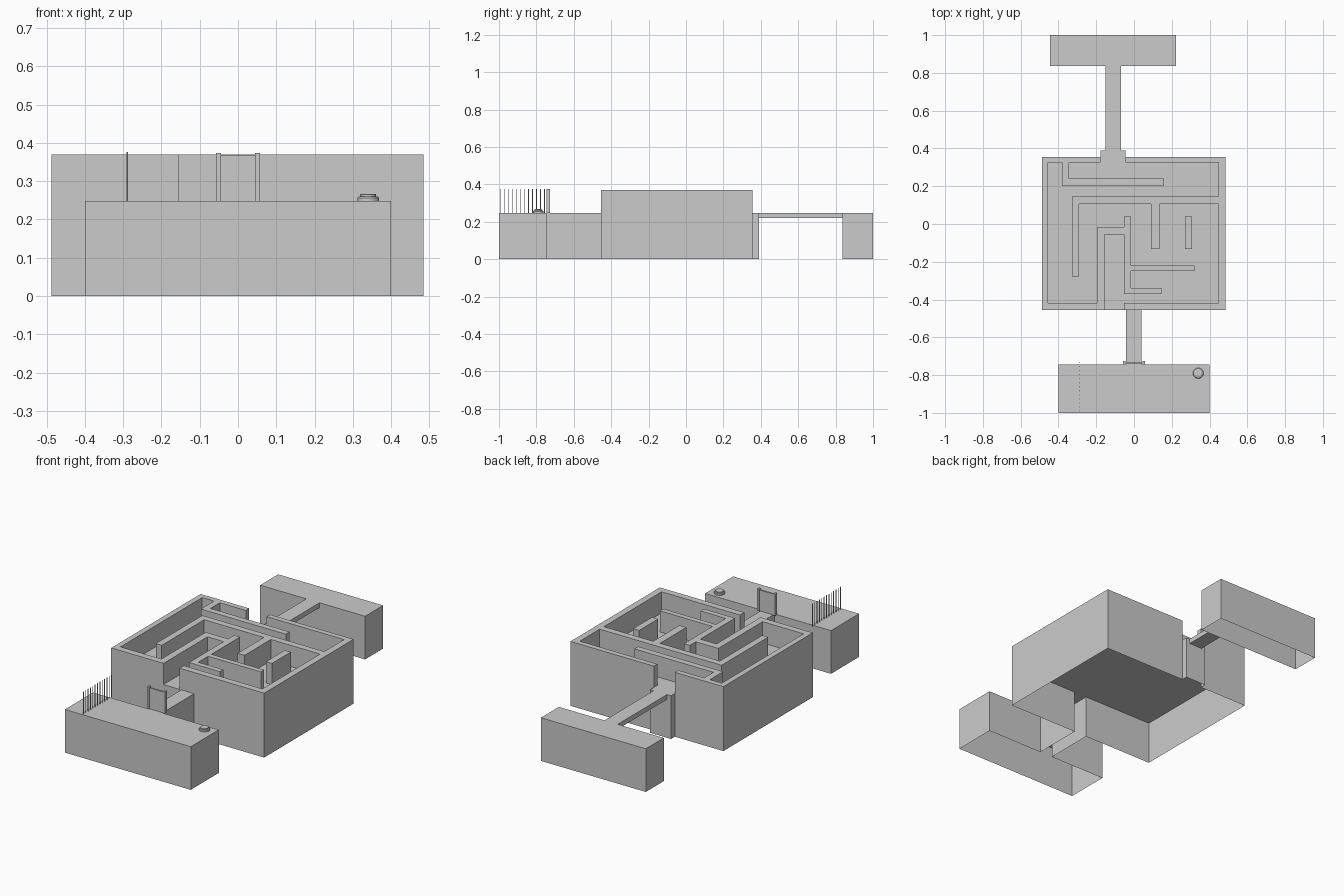
import bpy, bmesh, math

if "Cube" in bpy.data.objects:
    bpy.data.objects.remove(bpy.data.objects["Cube"])

FLOOR, TOP = 0.248, 0.37


def finish(name, bm):
    bmesh.ops.recalc_face_normals(bm, faces=bm.faces)
    mesh = bpy.data.meshes.new(name)
    bm.to_mesh(mesh)
    bm.free()
    ob = bpy.data.objects.new(name, mesh)
    bpy.context.collection.objects.link(ob)
    return ob


def prism(name, pts, z0, z1, bottom=False):
    """Extrude a flat outline upward; the underside is open unless asked for."""
    bm = bmesh.new()
    low = [bm.verts.new((x, y, z0)) for x, y in pts]
    high = [bm.verts.new((x, y, z1)) for x, y in pts]
    n = len(pts)
    for i in range(n):
        j = (i + 1) % n
        bm.faces.new((low[i], low[j], high[j], high[i]))
    bm.faces.new(high)
    if bottom:
        bm.faces.new(low[::-1])
    ob = finish(name, bm)
    # open shells: make sure the top faces up
    if ob.data.polygons[n].normal.z < 0:
        ob.data.flip_normals()
    return ob


def box(name, x0, x1, y0, y1, z0, z1, bottom=True):
    return prism(name, [(x0, y0), (x1, y0), (x1, y1), (x0, y1)], z0, z1, bottom)


# Base: start platform, front walkway, maze floor and rear step in one open shell
L, R, F, B = -0.487, 0.485, -0.455, 0.356
prism("maze_base", [
    (-0.4, -1), (0.4, -1), (0.4, -0.745), (0.04, -0.745), (0.04, F), (R, F),
    (R, B), (-0.045, B), (-0.045, 0.39), (-0.178, 0.39), (-0.178, B), (L, B),
    (L, F), (-0.042, F), (-0.042, -0.745), (-0.4, -0.745)], 0, FLOOR)

# Maze walls, left connected run
prism("maze_walls_left", [
    (-0.178, B), (L, B), (L, F), (-0.155, F), (-0.155, -0.055), (-0.052, -0.055),
    (-0.052, -0.37), (0.145, -0.37), (0.145, -0.34), (-0.015, -0.34),
    (-0.015, -0.25), (0.32, -0.25), (0.32, -0.22), (-0.015, -0.22),
    (-0.015, 0.04), (-0.052, 0.04), (-0.052, -0.015), (-0.195, -0.015),
    (-0.195, -0.417), (-0.455, -0.417), (-0.455, 0.325), (-0.38, 0.325),
    (-0.38, 0.205), (0.16, 0.205), (0.16, 0.24), (-0.343, 0.24),
    (-0.343, 0.325), (-0.178, 0.325)], FLOOR, TOP)

# Maze walls, right connected run
prism("maze_walls_right", [
    (-0.045, B), (-0.045, 0.325), (0.447, 0.325), (0.447, 0.145), (-0.328, 0.145),
    (-0.328, -0.278), (-0.29, -0.278), (-0.29, 0.107), (0.09, 0.107),
    (0.09, -0.132), (0.134, -0.132), (0.134, 0.107), (0.447, 0.107),
    (0.447, -0.417), (-0.052, -0.417), (-0.052, F), (R, F), (R, B)], FLOOR, TOP)

# Free-standing wall
box("maze_wall_island", 0.27, 0.308, -0.132, 0.04, FLOOR, TOP, False)

# Rear platform and the thin bridge leading to it
box("rear_platform", -0.445, 0.222, 0.837, 1, 0, FLOOR, False)
box("rear_bridge", -0.152, -0.068, 0.39, 0.837, 0.22, FLOOR)

# Door and its two posts
box("door_panel", -0.047, 0.047, -0.741, -0.731, FLOOR, 0.368)
for side, x in (("left", -0.057), ("right", 0.045)):
    box("door_post_" + side, x, x + 0.012, -0.745, -0.726, FLOOR, 0.374)

# Row of thin bars
bm = bmesh.new()
COUNT = 13
for i in range(COUNT):
    ret = bmesh.ops.create_cone(bm, cap_ends=True, segments=8, radius1=0.0022,
                                radius2=0.0022, depth=0.128)
    y = -0.99 + i * (0.255 / (COUNT - 1))
    bmesh.ops.translate(bm, verts=ret["verts"], vec=(-0.289, y, FLOOR + 0.064))
finish("bar_row", bm)

# Round button lathed from a stepped profile
profile = [(0.028, FLOOR), (0.028, 0.256), (0.025, 0.260), (0.021, 0.260),
           (0.021, 0.265), (0.018, 0.267), (0.0, 0.267)]
bm = bmesh.new()
vs = [bm.verts.new((0.34 + r, -0.79, z)) for r, z in profile]
es = [bm.edges.new(p) for p in zip(vs, vs[1:])]
bmesh.ops.spin(bm, geom=vs + es, cent=(0.34, -0.79, 0), axis=(0, 0, 1),
               angle=2 * math.pi, steps=32, use_merge=False)
bmesh.ops.remove_doubles(bm, verts=bm.verts, dist=0.0002)
finish("button", bm)
